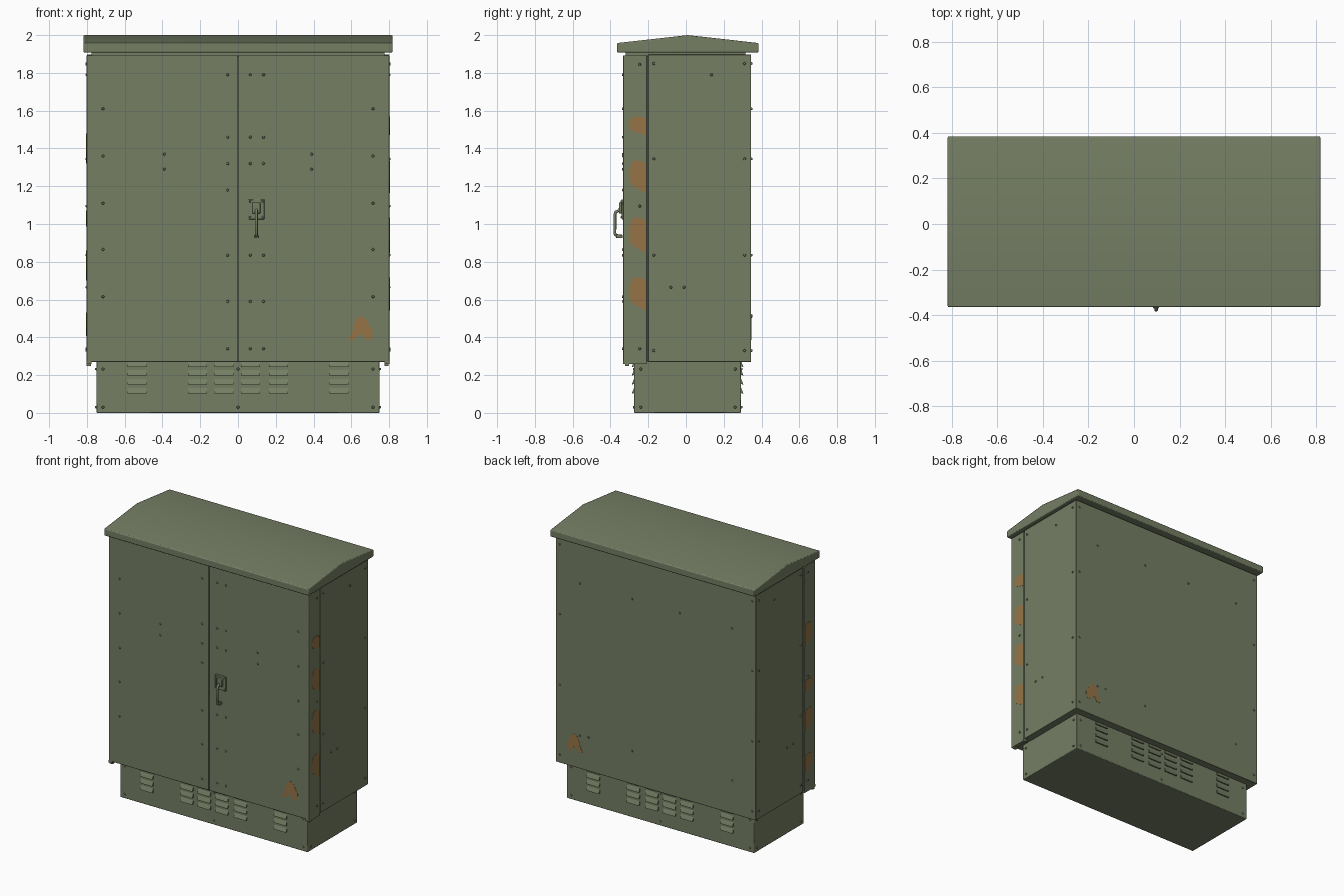
import bpy, bmesh, math
from mathutils import Vector, Matrix

if "Cube" in bpy.data.objects:
    bpy.data.objects.remove(bpy.data.objects["Cube"])


def material(name, rgb):
    m = bpy.data.materials.new(name)
    m.diffuse_color = (*rgb, 1)
    m.use_nodes = True
    m.node_tree.nodes["Principled BSDF"].inputs["Base Color"].default_value = m.diffuse_color
    return m


GREEN = material("olive green paint", (0.178, 0.209, 0.127))
RUST = material("rust", (0.30, 0.175, 0.062))


def finish(bm, name, mat=GREEN, bevel=0.0):
    bmesh.ops.recalc_face_normals(bm, faces=bm.faces)
    me = bpy.data.meshes.new(name)
    bm.to_mesh(me)
    bm.free()
    me.materials.append(mat)
    ob = bpy.data.objects.new(name, me)
    bpy.context.collection.objects.link(ob)
    if bevel:
        b = ob.modifiers.new("edge", "BEVEL")
        b.width, b.segments, b.limit_method = bevel, 2, "ANGLE"
    return ob


def add_box(bm, lo, hi):
    lo, hi = Vector(lo), Vector(hi)
    m = Matrix.Translation((lo + hi) / 2) @ Matrix.Diagonal((*(hi - lo), 1))
    bmesh.ops.create_cube(bm, size=1, matrix=m)


def box(name, lo, hi, bevel=0.0):
    bm = bmesh.new()
    add_box(bm, lo, hi)
    return finish(bm, name, GREEN, bevel)


def add_prism(bm, pts, offset):
    """Extrude a closed outline of 3D points by an offset."""
    face = bm.faces.new([bm.verts.new(p) for p in pts])
    ext = bmesh.ops.extrude_face_region(bm, geom=[face], use_keep_orig=True)
    verts = [g for g in ext["geom"] if isinstance(g, bmesh.types.BMVert)]
    bmesh.ops.translate(bm, verts=verts, vec=offset)


def bolts(name, points, normal, r=0.008, h=0.008):
    """Low domed bolt heads along a surface normal."""
    bm = bmesh.new()
    turn = Vector((0, 0, 1)).rotation_difference(Vector(normal)).to_matrix().to_4x4()
    for p in points:
        at = Vector(p) + Vector(normal) * h * 0.3
        bmesh.ops.create_cone(bm, cap_ends=True, segments=10, radius1=r, radius2=r * 0.65,
                              depth=h, matrix=Matrix.Translation(at) @ turn)
    return finish(bm, name)


def grid(us, zs):
    return [(u, z) for u in us for z in zs]


# Cabinet shell, plinth, and recessed strips that make the shadow gaps
box("cabinet_body", (-0.8, -0.2, 0.27), (0.8, 0.345, 1.897), 0.003)
box("plinth", (-0.75, -0.275, 0), (0.75, 0.292, 0.275), 0.004)
box("door_frame", (-0.79, -0.22, 0.275), (0.79, -0.19, 1.89))
box("roof_neck", (-0.775, -0.32, 1.885), (0.775, 0.315, 1.92))

# Doors with small hinge feet at the outer corners
box("left_door", (-0.802, -0.333, 0.27), (-0.002, -0.207, 1.893), 0.003)
box("right_door", (0.002, -0.333, 0.27), (0.802, -0.207, 1.893), 0.003)
for s, side in ((-1, "left"), (1, "right")):
    xs = sorted((s * 0.775, s * 0.802))
    box(side + "_door_hem", (xs[0], -0.333, 0.258), (xs[1], -0.207, 0.275))
    box(side + "_hinge_foot", (xs[0], -0.322, 0.247), (xs[1] - 0.004, -0.302, 0.262))

# Gabled roof
bm = bmesh.new()
add_prism(bm, [(-0.818, y, z) for y, z in ((-0.365, 1.908), (-0.365, 1.958), (0.01, 2.0),
                                           (0.385, 1.958), (0.385, 1.908))], (1.636, 0, 0))
finish(bm, "roof", GREEN, 0.006)

# Louvre hoods on plinth front and back
for s, y0, side in ((-1, -0.275, "front"), (1, 0.292, "back")):
    bm = bmesh.new()
    for x in (-0.535, -0.215, -0.075, 0.067, 0.215, 0.535):
        for z in (0.102, 0.15, 0.198, 0.243):
            prof = ((-0.002, 0.034), (0.008, 0.012), (0.012, 0), (-0.002, 0.003))
            w = 0.05
            add_prism(bm, [(x - w, y0 + s * d, z + h) for d, h in prof], (2 * w, 0, 0))
    finish(bm, side + "_louvres")

# Bolt heads: doors
front = grid((-0.715, 0.715), (1.61, 1.36, 1.11, 0.865, 0.615))
front += grid((-0.055, 0.065, 0.135), (1.79, 1.46, 1.32, 0.835, 0.59, 0.34))
front += grid((-0.39, 0.39), (1.37, 1.29)) + [(-0.055, 1.18)]
bolts("door_bolts", [(x, -0.333, z) for x, z in front], (0, -1, 0))

# Bolt heads: back panel
back = grid((-0.77, 0.77), (1.85, 1.345, 0.835, 0.33))
back += grid((-0.61, -0.19, 0.19, 0.61), (1.61,))
back += [(-0.61, 0.51), (0.19, 0.51), (0.54, 0.515), (0.61, 0.51)]
bolts("back_bolts", [(x, 0.345, z) for x, z in back], (0, 1, 0))

# Bolt heads: cabinet sides and plinth
sides = grid((-0.17, 0.31), (1.85, 1.345, 0.835, 0.33)) + grid((-0.08, -0.01), (0.665,))
sides += [(0.135, 1.79)]
for s, side in ((-1, "left"), (1, "right")):
    n = (s, 0, 0)
    bolts(side + "_side_bolts", [(s * 0.8, y, z) for y, z in sides], n)
    bolts(side + "_door_edge_bolts", [(s * 0.802, -0.245, z) for z in (1.845, 1.095, 0.34)], n)
    bolts(side + "_plinth_bolts", [(s * 0.75, y, z) for y, z in grid((-0.24, 0.26), (0.03, 0.232))], n)
for s, y, side in ((-1, -0.275, "front"), (1, 0.292, "back")):
    pts = [(x, y, z) for x, z in grid((-0.715, 0, 0.715), (0.03, 0.232))]
    bolts(side + "_plinth_bolts", pts, (0, s, 0))

# Handle: back plate, lock boss, bent bar and grip end
box("handle_plate", (0.055, -0.341, 1.025), (0.14, -0.33, 1.13), 0.003)
box("handle_boss", (0.077, -0.356, 1.055), (0.118, -0.335, 1.115), 0.004)
bolts("handle_plate_bolts", [(x, -0.341, z) for x, z in grid((0.064, 0.131), (1.036, 1.119))], (0, -1, 0), 0.006)
cu = bpy.data.curves.new("handle_bar", "CURVE")
cu.dimensions, cu.bevel_depth, cu.bevel_resolution, cu.use_fill_caps = "3D", 0.008, 2, True
path = ((-0.345, 1.095), (-0.352, 1.072), (-0.371, 1.064), (-0.377, 1.05),
        (-0.377, 0.95), (-0.371, 0.94), (-0.34, 0.935))
sp = cu.splines.new("POLY")
sp.points.add(len(path) - 1)
for p, (y, z) in zip(sp.points, path):
    p.co = (0.097, y, z, 1)
cu.materials.append(GREEN)
bar = bpy.data.objects.new("handle_bar", cu)
bpy.context.collection.objects.link(bar)
box("handle_grip_end", (0.084, -0.37, 0.926), (0.11, -0.336, 0.942), 0.002)

# Rust patches: an arched stain on front and back
ARCH = ((-0.065, -0.06), (-0.042, -0.01), (-0.03, 0.042), (0, 0.065), (0.028, 0.05), (0.062, -0.015),
        (0.06, -0.058), (0.022, -0.058), (0.006, -0.03), (-0.018, -0.036), (-0.03, -0.062))
for name, y, dy in (("front_rust", -0.3325, -0.002), ("back_rust", 0.3445, 0.002)):
    bm = bmesh.new()
    add_prism(bm, [(0.65 + u, y, 0.447 + v) for u, v in ARCH], (0, dy, 0))
    finish(bm, name, RUST)

# Rust patches: ragged stains down the door edges (centre height, half height)
BLOB = ((-0.046, 0.5), (-0.03, 0.95), (0.01, 1), (0.042, 0.75), (0.042, -1),
        (0.015, -0.85), (-0.025, -0.6), (-0.046, -0.3))
stains = {1: ((1.52, 0.05), (1.25, 0.087), (0.94, 0.095), (0.63, 0.088)),
          -1: ((1.4, 0.08), (1.03, 0.042), (0.78, 0.08), (0.47, 0.062))}
for s, side in ((-1, "left"), (1, "right")):
    bm = bmesh.new()
    for zc, h in stains[s]:
        add_prism(bm, [(s * 0.8015, -0.253 + u, zc + v * h) for u, v in BLOB], (s * 0.002, 0, 0))
    finish(bm, side + "_edge_rust", RUST)

# Smooth rounded edges while keeping panels crisp
for ob in bpy.context.scene.objects:
    ob.select_set(ob.type == "MESH")
    if ob.type == "MESH":
        bpy.context.view_layer.objects.active = ob
bpy.ops.object.shade_smooth_by_angle(angle=math.radians(30))
